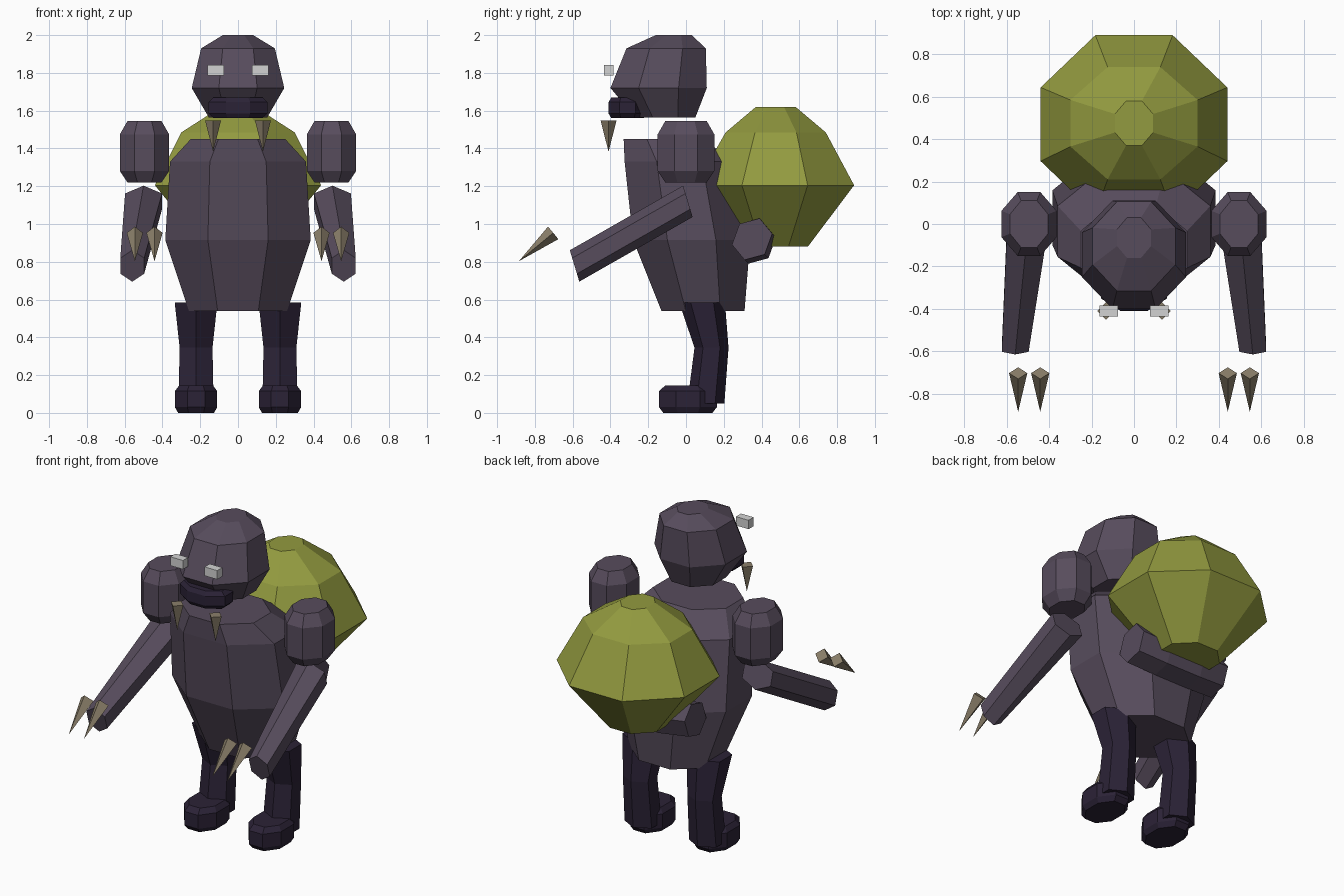
import bpy, bmesh, math
from mathutils import Vector

if "Cube" in bpy.data.objects:
    bpy.data.objects.remove(bpy.data.objects["Cube"])


def material(name, rgb):
    m = bpy.data.materials.new(name)
    m.use_nodes = True
    m.diffuse_color = (*rgb, 1)
    bsdf = m.node_tree.nodes["Principled BSDF"]
    bsdf.inputs["Base Color"].default_value = (*rgb, 1)
    bsdf.inputs["Roughness"].default_value = 0.9
    return m


HIDE = material("dusky purple", (0.095, 0.072, 0.108))
DARK = material("dark purple", (0.024, 0.016, 0.037))
OLIVE = material("olive green", (0.29, 0.325, 0.05))
BONE = material("bone", (0.26, 0.215, 0.145))
PALE = material("pale grey", (0.65, 0.65, 0.65))


def loft(name, mat, rings, sides=8):
    """Skin rings of (centre, half-axis u, half-axis v) and cap both ends."""
    bm = bmesh.new()
    loops = []
    for centre, u, v in rings:
        c, u, v = Vector(centre), Vector(u), Vector(v)
        loop = []
        for i in range(sides):
            a = math.tau * (i + 0.5) / sides
            loop.append(bm.verts.new(c + u * math.cos(a) + v * math.sin(a)))
        loops.append(loop)
    for a, b in zip(loops, loops[1:]):
        for i in range(sides):
            j = (i + 1) % sides
            bm.faces.new((a[i], a[j], b[j], b[i]))
    bm.faces.new(loops[0])
    bm.faces.new(loops[-1])
    bmesh.ops.recalc_face_normals(bm, faces=bm.faces)
    return finish(name, mat, bm)


def finish(name, mat, bm):
    mesh = bpy.data.meshes.new(name)
    bm.to_mesh(mesh)
    bm.free()
    mesh.materials.append(mat)
    ob = bpy.data.objects.new(name, mesh)
    bpy.context.collection.objects.link(ob)
    return ob


def stack(name, mat, x, levels, sides=8):
    """Upright loft from levels of (z, y centre, half width, half depth)."""
    k = 1 / math.cos(math.pi / sides)
    return loft(name, mat, [((x, y, z), (w * k, 0, 0), (0, d * k, 0))
                            for z, y, w, d in levels], sides)


def spike(name, base, tip, r):
    """Four-sided pointed cone with a diamond base."""
    base, tip = Vector(base), Vector(tip)
    side = Vector((1, 0, 0))
    up = (tip - base).normalized().cross(side)
    bm = bmesh.new()
    ring = [bm.verts.new(base + d * r) for d in (side, up, -side, -up)]
    point = bm.verts.new(tip)
    for i in range(4):
        bm.faces.new((ring[i], ring[(i + 1) % 4], point))
    bm.faces.new(ring)
    bmesh.ops.recalc_face_normals(bm, faces=bm.faces)
    return finish(name, BONE, bm)


def box(name, mat, centre, size):
    bm = bmesh.new()
    bmesh.ops.create_cube(bm, size=1)
    for v in bm.verts:
        v.co = Vector(centre) + Vector(a * b for a, b in zip(v.co, size))
    return finish(name, mat, bm)


# Torso, leaning forward toward the shoulders
stack("torso", HIDE, 0, [(0.54, 0.09, 0.26, 0.22), (0.915, 0.03, 0.385, 0.31),
                         (1.33, -0.035, 0.36, 0.29), (1.45, -0.12, 0.25, 0.21)])

# Head and jaw
stack("head", HIDE, 0, [(1.565, -0.11, 0.155, 0.16), (1.72, -0.145, 0.245, 0.255),
                        (1.93, -0.105, 0.195, 0.21), (2.0, -0.065, 0.08, 0.095)])
stack("jaw", DARK, 0, [(1.56, -0.31, 0.13, 0.085), (1.585, -0.31, 0.155, 0.1),
                       (1.645, -0.31, 0.155, 0.1), (1.67, -0.31, 0.13, 0.085)])

# Round sack on the back
stack("back_sack", OLIVE, 0, [(0.88, 0.47, 0.175, 0.175), (1.205, 0.47, 0.44, 0.42),
                              (1.485, 0.475, 0.3, 0.265), (1.62, 0.475, 0.09, 0.105)])

# Bent bar carrying the sack
loft("sack_support", HIDE,
     [((x, y, z), (0, 0.1, -0.03), (0, 0.04, 0.11))
      for x, y, z in ((-0.31, 0.35, 0.92), (-0.12, 0.37, 0.9),
                      (0.12, 0.37, 0.9), (0.31, 0.35, 0.92))], 6)

for s, tag in ((1, "left"), (-1, "right")):
    # Arm: shoulder pad, forearm and two claws
    stack(tag + "_shoulder", HIDE, s * 0.495,
          [(1.22, 0, 0.09, 0.11), (1.28, 0, 0.13, 0.15),
           (1.475, 0, 0.13, 0.15), (1.545, 0, 0.09, 0.11)])
    loft(tag + "_arm", HIDE,
         [((s * 0.5, 0.01, 1.12), (0.113, 0, 0), (0, 0.025, -0.083)),
          ((s * 0.56, -0.59, 0.778), (0.073, 0, 0), (0, 0.025, -0.083))], 6)
    for n, x in (("inner", 0.442), ("outer", 0.546)):
        spike(f"{tag}_{n}_claw", (s * x, -0.703, 0.953), (s * x, -0.885, 0.803), 0.043)

    # Face: eye and fang
    box(tag + "_eye", PALE, (s * 0.118, -0.41, 1.813), (0.087, 0.05, 0.055))
    spike(tag + "_fang", (s * 0.132, -0.41, 1.548), (s * 0.132, -0.41, 1.382), 0.042)

    # Leg and foot
    stack(tag + "_leg", DARK, s * 0.222,
          [(0.05, 0.105, 0.093, 0.085), (0.345, 0.135, 0.087, 0.078),
           (0.585, 0.085, 0.113, 0.105)], 6)
    stack(tag + "_foot", DARK, s * 0.222,
          [(0, 0.01, 0.095, 0.13), (0.03, 0.01, 0.112, 0.153),
           (0.115, 0.01, 0.112, 0.153), (0.145, 0.01, 0.09, 0.12)])
